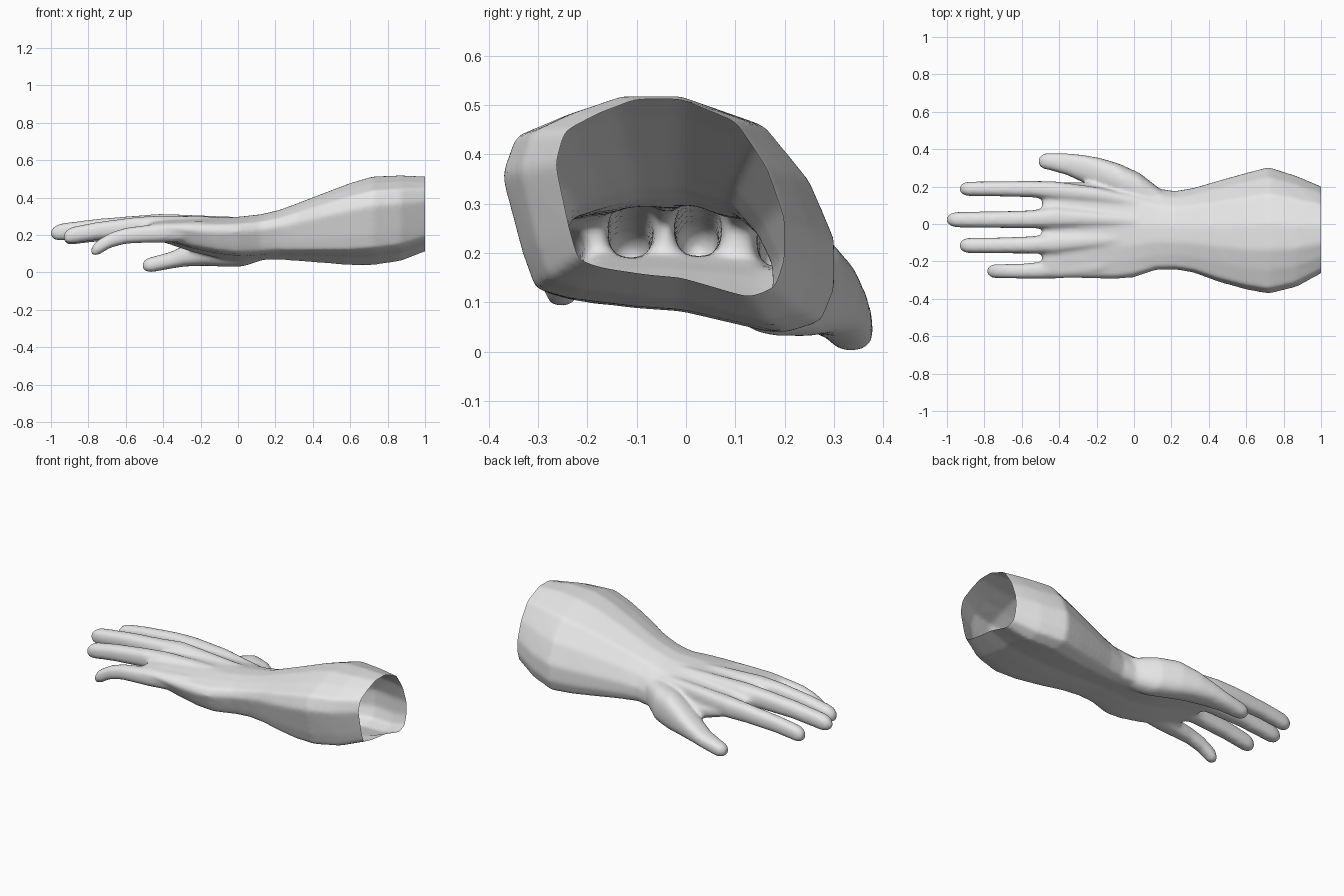
import bpy, bmesh, math

bm = bmesh.new()


def loft(profile, sections):
    """Closed skin through sections (x, y min, y max, z min, z max)."""
    rings = []
    for x, y0, y1, z0, z1 in sections:
        rings.append([bm.verts.new((x, (y0 + y1) / 2 + u * (y1 - y0) / 2,
                                    (z0 + z1) / 2 + v * (z1 - z0) / 2)) for u, v in profile])
    n = len(profile)
    for a, b in zip(rings, rings[1:]):
        for i in range(n):
            bm.faces.new((a[i], a[(i + 1) % n], b[(i + 1) % n], b[i]))
    bm.faces.new(rings[0])
    bm.faces.new(rings[-1][::-1])


def digit(points, tip_x, tip_z):
    """Finger through points (x, y, z, half width, half height) with a rounded tip."""
    pts = list(points)
    x, y, z, hy, hz = pts[-1]
    for a in (20, 40, 58, 74, 86):
        s, c = math.sin(math.radians(a)), math.cos(math.radians(a))
        pts.append((x + (tip_x - x) * s, y, z + (tip_z - z) * s, hy * c, hz * c))
    loft(ROUND, [(x, y - hy - 0.003, y + hy + 0.003, z - hz - 0.003, z + hz + 0.003)
                 for x, y, z, hy, hz in pts])


def soft(c):
    return math.copysign(abs(c) ** 0.8, c)


ROUND = [(soft(math.cos(t * math.tau / 20)), soft(math.sin(t * math.tau / 20))) for t in range(20)]

# Domed cross-section of the forearm, flatter underneath
DOME = [(-1, .35), (-.92, .68), (-.62, .86), (-.3, 1), (.1, 1), (.58, .77), (.85, .3),
        (1, -.2), (1, -.62), (.92, -.9), (.7, -1), (.4, -.9), (.1, -.8), (-.2, -.77),
        (-.6, -.7), (-.8, -.62), (-.88, -.3)]

# Forearm, wrist and palm
loft(DOME, [
    (1.06, -.225, .155, .135, .51), (1.0, -.265, .20, .11, .512), (.87, -.337, .255, .06, .518),
    (.72, -.374, .303, .038, .512), (.60, -.352, .272, .038, .477), (.45, -.31, .23, .05, .42),
    (.32, -.262, .192, .06, .37), (.22, -.245, .175, .068, .333), (.12, -.247, .19, .065, .31),
    (.0, -.287, .21, .062, .297), (-.1, -.297, .22, .075, .292), (-.25, -.294, .222, .11, .288),
    (-.38, -.29, .222, .155, .283), (-.45, -.285, .215, .175, .275), (-.49, -.26, .2, .19, .26)])

# Fingers, each running back over the palm as a low tendon ridge
digit([(.1, .10, .215, .03, .05), (-.2, .155, .225, .04, .055), (-.42, .178, .225, .047, .056),
       (-.55, .187, .225, .041, .05), (-.75, .188, .212, .037, .044), (-.88, .188, .195, .036, .042)],
      -.935, .185)
digit([(.1, .01, .24, .03, .05), (-.2, .025, .253, .04, .05), (-.42, .034, .252, .056, .058),
       (-.55, .025, .248, .045, .052), (-.75, .023, .238, .041, .046), (-.94, .023, .217, .039, .043)],
      -1.003, .208)
digit([(.1, -.07, .235, .03, .05), (-.2, -.09, .248, .04, .05), (-.42, -.105, .246, .052, .055),
       (-.55, -.112, .243, .043, .05), (-.75, -.115, .222, .039, .045), (-.88, -.115, .2, .038, .042)],
      -.935, .188)
digit([(.1, -.17, .21, .03, .05), (-.2, -.225, .222, .04, .05), (-.40, -.238, .212, .05, .05),
       (-.5, -.248, .205, .042, .044), (-.6, -.252, .196, .037, .04), (-.68, -.252, .173, .036, .038),
       (-.74, -.252, .138, .035, .038)], -.787, .112)

# Thumb and its fleshy base
digit([(.22, .08, .17, .04, .06), (.12, .13, .15, .07, .085), (.03, .185, .14, .085, .105),
       (-.08, .235, .137, .085, .103), (-.18, .27, .118, .08, .08), (-.28, .298, .09, .07, .055),
       (-.36, .32, .065, .055, .042), (-.46, .335, .042, .042, .038)], -.513, .036)

bmesh.ops.recalc_face_normals(bm, faces=bm.faces)
mesh = bpy.data.meshes.new("forearm_and_hand")
bm.to_mesh(mesh)
bm.free()
arm = bpy.data.objects.new("forearm_and_hand", mesh)
bpy.context.collection.objects.link(arm)

# Fuse all parts into one soft skin
fuse = arm.modifiers.new("fuse", 'REMESH')
fuse.mode = 'VOXEL'
fuse.voxel_size = 0.011
relax = arm.modifiers.new("relax", 'SMOOTH')
relax.factor = 0.5
relax.iterations = 10
bpy.context.view_layer.objects.active = arm
arm.select_set(True)
for name in ("fuse", "relax"):
    bpy.ops.object.modifier_apply(modifier=name)

# Cut the elbow end open
bm = bmesh.new()
bm.from_mesh(arm.data)
bmesh.ops.bisect_plane(bm, geom=bm.verts[:] + bm.edges[:] + bm.faces[:],
                       plane_co=(1, 0, 0), plane_no=(1, 0, 0), clear_outer=True)
bm.to_mesh(arm.data)
bm.free()

skin = bpy.data.materials.new("light_grey")
skin.diffuse_color = (0.8, 0.8, 0.8, 1)
arm.data.materials.clear()
arm.data.materials.append(skin)
bpy.ops.object.shade_smooth()
